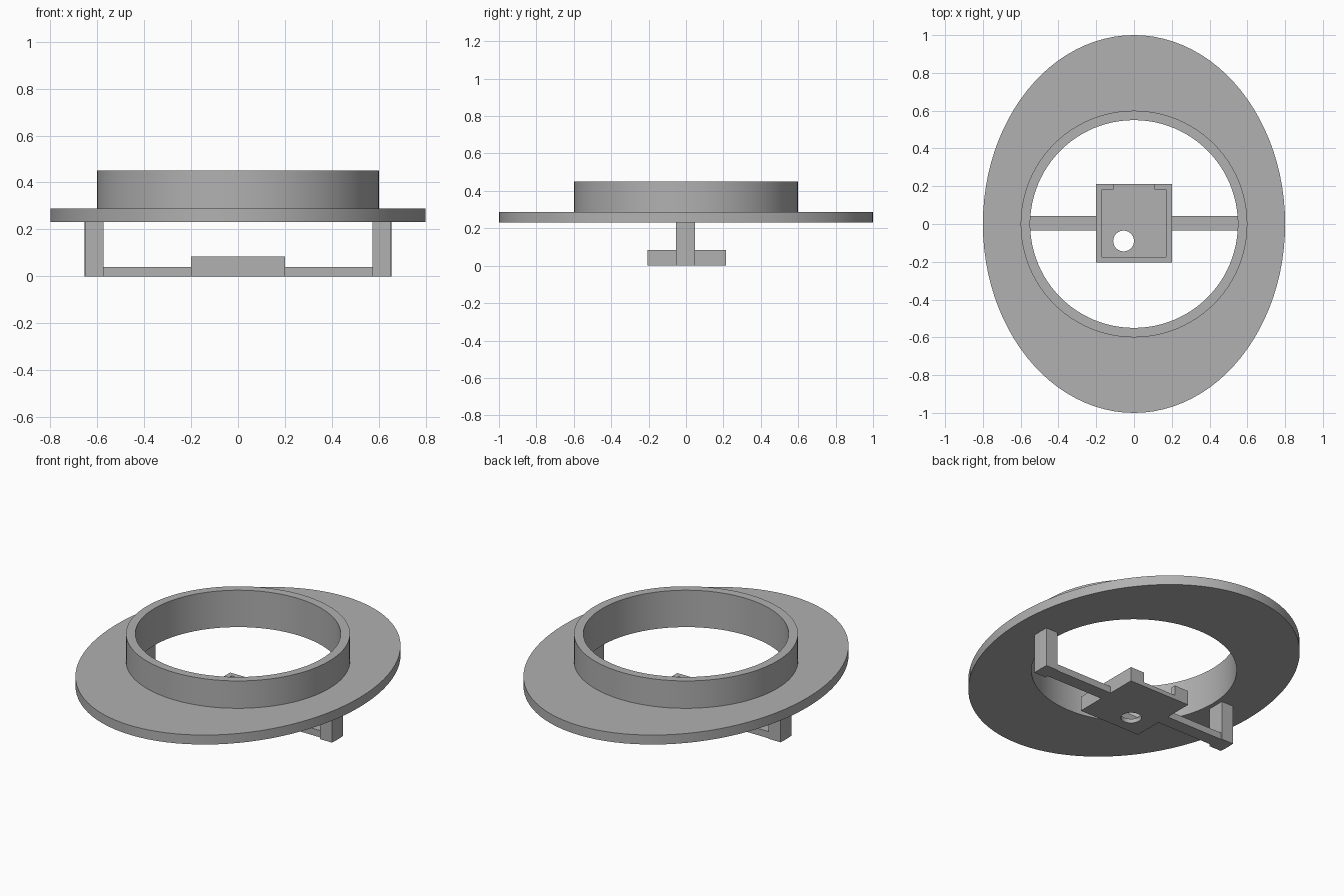
import bpy
import bmesh
from math import sin, cos, pi, radians, asin

if "Cube" in bpy.data.objects:
    bpy.data.objects.remove(bpy.data.objects["Cube"], do_unlink=True)

# One plain grey for every part
GREY = (0.44, 0.44, 0.44, 1)
grey = bpy.data.materials.new("plain_grey")
grey.use_nodes = True
grey.diffuse_color = GREY
grey.node_tree.nodes["Principled BSDF"].inputs["Base Color"].default_value = GREY


def finish(name, bm, smooth=False):
    bmesh.ops.recalc_face_normals(bm, faces=bm.faces[:])
    mesh = bpy.data.meshes.new(name)
    bm.to_mesh(mesh)
    bm.free()
    mesh.materials.append(grey)
    obj = bpy.data.objects.new(name, mesh)
    bpy.context.collection.objects.link(obj)
    if smooth:
        bpy.ops.object.select_all(action='DESELECT')
        obj.select_set(True)
        bpy.context.view_layer.objects.active = obj
        bpy.ops.object.shade_smooth_by_angle(angle=radians(30))
    return obj


def ellipse(rx, ry, cx=0, cy=0, n=96):
    return [(cx + rx * cos(2 * pi * i / n), cy + ry * sin(2 * pi * i / n))
            for i in range(n)]


def rect(x0, x1, y0, y1):
    return [(x0, y0), (x1, y0), (x1, y1), (x0, y1)]


def prism(name, loops, z0, z1, smooth=False):
    """Upright solid from an outline, with any further loops as holes."""
    bm = bmesh.new()
    edges = []
    for loop in loops:
        vs = [bm.verts.new((x, y, z0)) for x, y in loop]
        edges += [bm.edges.new((a, b)) for a, b in zip(vs, vs[1:] + vs[:1])]
    bmesh.ops.triangle_fill(bm, edges=edges, use_beauty=True, normal=(0, 0, 1))
    new = bmesh.ops.extrude_face_region(bm, geom=bm.faces[:])["geom"]
    top = [v for v in new if isinstance(v, bmesh.types.BMVert)]
    bmesh.ops.translate(bm, verts=top, vec=(0, 0, z1 - z0))
    return finish(name, bm, smooth)


# Oval flange rising into a round collar, as one closed ring
bore, collar = 0.55, 0.6
flange_z, deck_z, rim_z = 0.232, 0.288, 0.45
section = [(bore, bore, flange_z), (0.8, 1.0, flange_z), (0.8, 1.0, deck_z),
           (collar, collar, deck_z), (collar, collar, rim_z), (bore, bore, rim_z)]
bm = bmesh.new()
rings = [[bm.verts.new((x, y, z)) for x, y in ellipse(rx, ry)]
         for rx, ry, z in section]
for a, b in zip(rings, rings[1:] + rings[:1]):
    for i in range(len(a)):
        j = (i + 1) % len(a)
        bm.faces.new((a[i], a[j], b[j], b[i]))
finish("oval_flange_and_collar", bm, smooth=True)

# Open tray: floor with a drilled hole, walls with a gap at the back
floor_z, wall_z = 0.025, 0.085
x0, x1, y0, y1 = -0.2, 0.2, -0.205, 0.213
wall, gap = 0.03, 0.108
prism("tray_floor", [rect(x0, x1, y0, y1), ellipse(0.055, 0.055, -0.055, -0.09, 48)],
      0, floor_z, smooth=True)
prism("tray_walls", [[
    (-gap, y1), (x0, y1), (x0, y0), (x1, y0), (x1, y1), (gap, y1),
    (gap, y1 - wall), (x1 - wall, y1 - wall), (x1 - wall, y0 + wall),
    (x0 + wall, y0 + wall), (x0 + wall, y1 - wall), (-gap, y1 - wall)]],
    floor_z, wall_z)

# Arms and slightly curved posts on both sides
leg_in, leg_out = 0.574, 0.654
for side, s in (("left", 1), ("right", -1)):
    prism(side + "_arm", [rect(*sorted((s * x1, s * leg_in)), -0.035, 0.043)], 0, 0.04)
    angles = [asin(y / leg_out) for y in (-0.053, 0, 0.048)]
    outer = [(s * leg_out * cos(a), leg_out * sin(a)) for a in angles]
    inner = [(s * leg_in, y) for x, y in (outer[-1], outer[0])]
    prism(side + "_post", [outer + inner], 0, flange_z)
